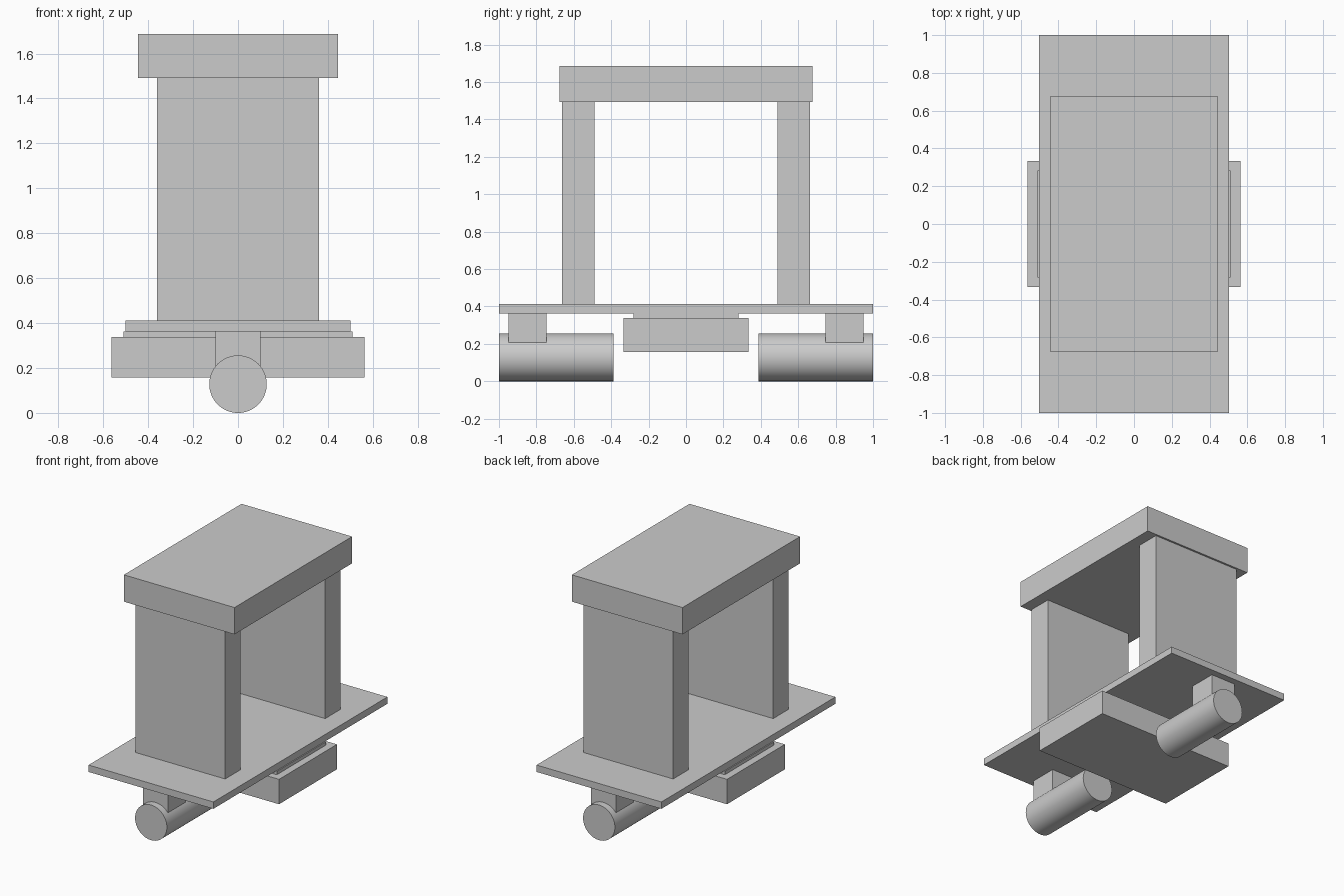
import bpy
import math

if "Cube" in bpy.data.objects:
    bpy.data.objects.remove(bpy.data.objects["Cube"], do_unlink=True)

# Single plain grey
GREY = (0.6, 0.6, 0.6, 1.0)
grey = bpy.data.materials.new("plain_grey")
grey.use_nodes = True
grey.diffuse_color = GREY
grey.node_tree.nodes["Principled BSDF"].inputs["Base Color"].default_value = GREY


def box(name, half_width, y, z):
    """Box centred on x = 0, with (low, high) ranges for y and z."""
    bpy.ops.mesh.primitive_cube_add(size=1, location=(0, sum(y) / 2, sum(z) / 2))
    obj = bpy.context.object
    obj.name = name
    obj.scale = (2 * half_width, y[1] - y[0], z[1] - z[0])
    bpy.ops.object.transform_apply(location=False, rotation=False, scale=True)
    obj.data.materials.append(grey)
    return obj


def roller(name, radius, y):
    """Cylinder lying along y and resting on the ground."""
    bpy.ops.mesh.primitive_cylinder_add(
        vertices=64, radius=radius, depth=y[1] - y[0],
        location=(0, sum(y) / 2, radius), rotation=(math.pi / 2, 0, 0))
    obj = bpy.context.object
    obj.name = name
    bpy.ops.object.transform_apply(location=False, rotation=True, scale=False)
    bpy.ops.object.shade_smooth_by_angle(angle=math.radians(30))
    obj.data.materials.append(grey)
    return obj


# Central parts, bottom to top
box("under_block", 0.563, (-0.333, 0.333), (0.157, 0.338))
box("spacer_plate", 0.51, (-0.282, 0.282), (0.338, 0.362))
box("deck", 0.502, (-1, 1), (0.362, 0.412))
box("top_slab", 0.445, (-0.676, 0.676), (1.492, 1.687))

# Parts repeated at the front and back
for end, side in (("front", -1), ("back", 1)):
    def span(inner, outer):
        return sorted((side * inner, side * outer))

    box(end + "_wall", 0.36, span(0.488, 0.662), (0.412, 1.492))
    box(end + "_hanger", 0.101, span(0.745, 0.95), (0.205, 0.362))
    roller(end + "_cylinder", 0.128, span(0.388, 1))
